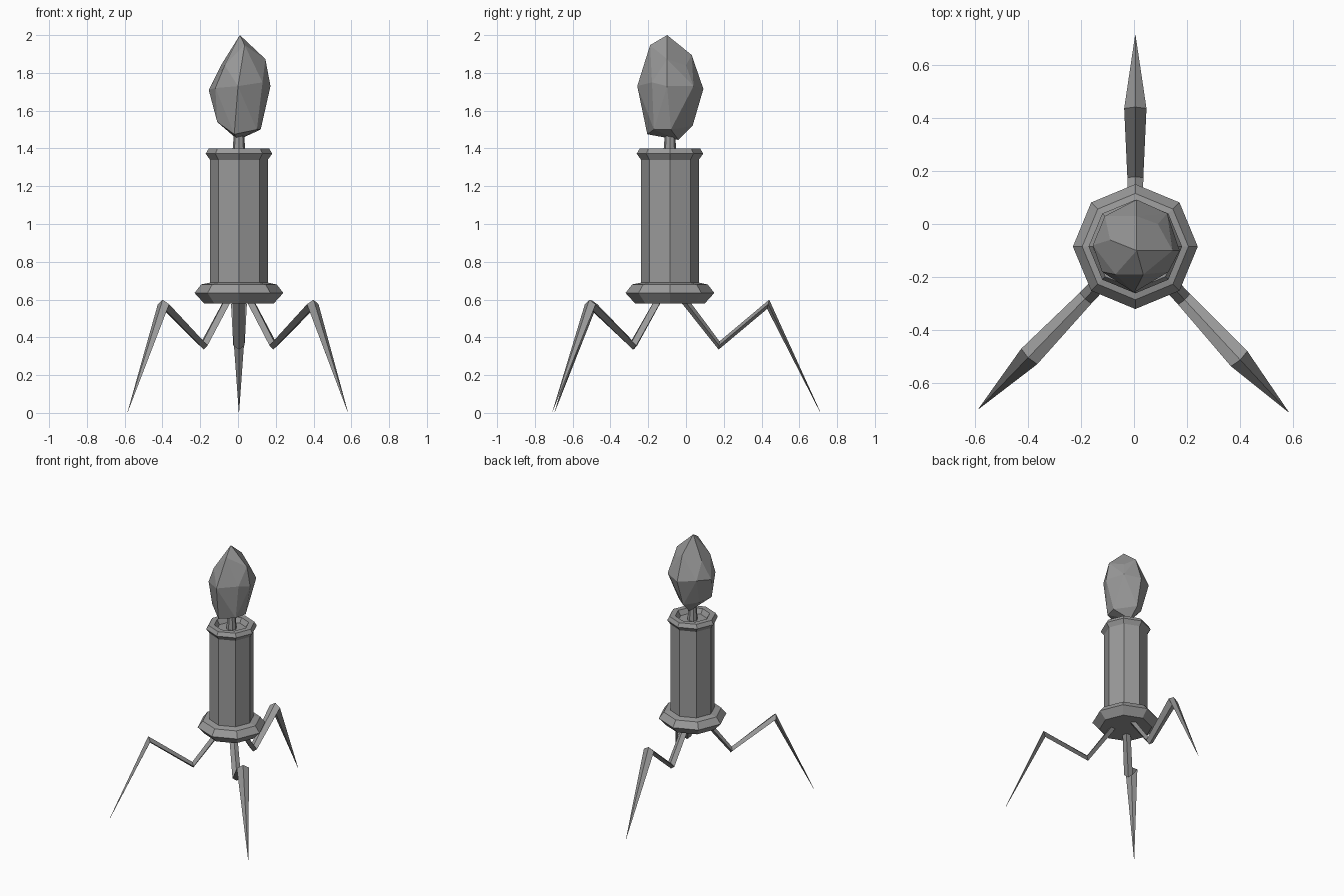
import bpy
import bmesh
from math import sin, cos, pi, radians
from mathutils import Vector

cube = bpy.data.objects.get("Cube")
if cube:
    bpy.data.objects.remove(cube, do_unlink=True)

AXIS = Vector((0.005, -0.085, 0))
SIDES = 8

grey = bpy.data.materials.new("stone_grey")
grey.use_nodes = True
colour = (0.32, 0.32, 0.32, 1)
grey.diffuse_color = colour
grey.node_tree.nodes["Principled BSDF"].inputs["Base Color"].default_value = colour


def finish(name, bm):
    """Turn a bmesh into a flat-shaded grey object."""
    bmesh.ops.recalc_face_normals(bm, faces=bm.faces)
    mesh = bpy.data.meshes.new(name)
    bm.to_mesh(mesh)
    bm.free()
    mesh.materials.append(grey)
    obj = bpy.data.objects.new(name, mesh)
    bpy.context.collection.objects.link(obj)
    return obj


def skin(bm, rings):
    """Bridge successive rings of vertices and cap both ends."""
    count = len(rings[0])
    for low, high in zip(rings, rings[1:]):
        for i in range(count):
            j = (i + 1) % count
            bm.faces.new((low[i], low[j], high[j], high[i]))
    bm.faces.new(rings[0])
    bm.faces.new(rings[-1])


def lathe(name, profile):
    """Eight-sided turned part from (radius, height) pairs."""
    bm = bmesh.new()
    rings = []
    for radius, height in profile:
        ring = []
        for i in range(SIDES):
            angle = 2 * pi * i / SIDES
            offset = Vector((radius * cos(angle), radius * sin(angle), height))
            ring.append(bm.verts.new(AXIS + offset))
        rings.append(ring)
    skin(bm, rings)
    return finish(name, bm)


def leg(name, degrees, reaches):
    """Bent diamond-section leg ending in a point."""
    heights = (0.61, 0.357, 0.575, 0.005)
    widths = (0.028, 0.03, 0.042, 0.001)
    depths = (0.02, 0.022, 0.025, 0.001)
    angle = radians(degrees)
    out = Vector((cos(angle), sin(angle), 0))
    up = Vector((0, 0, 1))
    side = out.cross(up)
    path = [AXIS + out * r + up * h for r, h in zip(reaches, heights)]
    bm = bmesh.new()
    rings = []
    for i, point in enumerate(path):
        # Mitre each joint between its neighbouring segments
        before = (point - path[max(i - 1, 0)]).normalized()
        after = (path[min(i + 1, len(path) - 1)] - point).normalized()
        normal = side.cross((before + after).normalized())
        across, along = side * widths[i], normal * depths[i]
        corners = (along, across, -along, -across)
        rings.append([bm.verts.new(point + c) for c in corners])
    skin(bm, rings)
    return finish(name, bm)


# Base plate, tube and collar with a sunken top
lathe("base_plate", [(0.185, 0.58), (0.235, 0.635), (0.2, 0.68), (0.15, 0.69)])
lathe("tube", [(0.153, 0.67), (0.153, 1.35)])
lathe("collar", [(0.153, 1.34), (0.176, 1.372), (0.16, 1.4),
                 (0.12, 1.4), (0.1, 1.365)])
lathe("neck", [(0.036, 1.36), (0.026, 1.49)])

# Faceted head: hull over uneven rings of corners, in centimetres
head_corners = [
    # tip and shoulders
    (1, -10, 200), (3.5, -19, 194.7), (14.5, -10, 187.3), (1, 3, 189.5),
    (-7, -19, 184), (-9, -6, 184), (9, 0, 184),
    # widest ring
    (17.2, -10, 173), (13, -18, 175), (0, -25.8, 173), (-12, -18, 172),
    (-15.5, -8, 171), (-11, 3, 173), (1, 9.2, 171.5), (12.5, 4, 173),
    # underside
    (12, -8, 150), (10, -17, 150), (-2, -20.5, 147.5), (-11, -15, 154),
    (-9, -3, 154), (0, 3.5, 152), (0, -4, 144.5),
]
bm = bmesh.new()
for corner in head_corners:
    bm.verts.new(Vector(corner) / 100)
bmesh.ops.convex_hull(bm, input=bm.verts)
bmesh.ops.dissolve_limit(bm, angle_limit=radians(4), verts=bm.verts, edges=bm.edges)
finish("head", bm)

# Three bent legs
side_reach = (0.075, 0.27, 0.575, 0.848)
leg("back_leg", 90, (0.065, 0.26, 0.52, 0.795))
leg("front_left_leg", -47.2, side_reach)
leg("front_right_leg", -134, side_reach)
